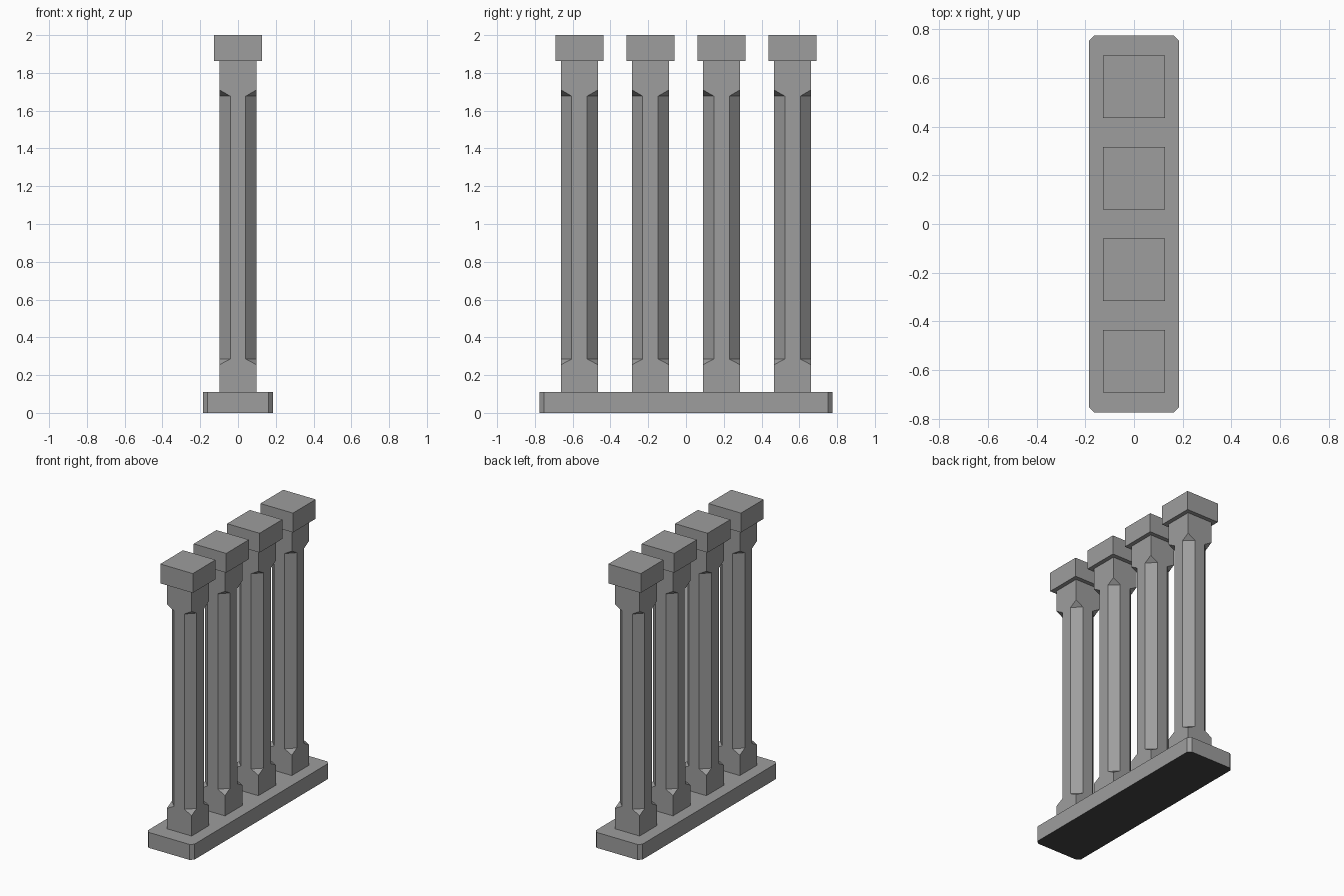
import bpy, bmesh

if "Cube" in bpy.data.objects:
    bpy.data.objects.remove(bpy.data.objects["Cube"])


def material(name, v):
    m = bpy.data.materials.new(name)
    m.diffuse_color = (v, v, v, 1)
    m.use_nodes = True
    m.node_tree.nodes["Principled BSDF"].inputs["Base Color"].default_value = m.diffuse_color
    return m


stone = material("grey stone", 0.34)
dark = material("dark underside", 0.06)


def chamfered(hx, hy, cx, cy):
    """Rectangle outline with cut corners, two points per corner."""
    return [(hx, -hy + cy), (hx, hy - cy), (hx - cx, hy), (-hx + cx, hy),
            (-hx, hy - cy), (-hx, -hy + cy), (-hx + cx, -hy), (hx - cx, -hy)]


def add_object(name, bm, y=0):
    bmesh.ops.recalc_face_normals(bm, faces=bm.faces[:])
    me = bpy.data.meshes.new(name)
    bm.to_mesh(me)
    bm.free()
    me.materials.append(stone)
    ob = bpy.data.objects.new(name, me)
    ob.location.y = y
    bpy.context.collection.objects.link(ob)
    return ob


def prism(name, outline, z0, z1, y=0):
    bm = bmesh.new()
    rings = [[bm.verts.new((px, py, z)) for px, py in outline] for z in (z0, z1)]
    n = len(outline)
    for ring in rings:
        bm.faces.new(ring)
    for i in range(n):
        j = (i + 1) % n
        bm.faces.new((rings[0][i], rings[0][j], rings[1][j], rings[1][i]))
    return add_object(name, bm, y)


def square(h):
    return [(h, -h), (h, h), (-h, h), (-h, -h)]


def shaft(name, y, h=0.098, flat=0.041, z0=0.11, z1=1.862):
    """Square shaft whose corners are cut between pointed stops."""
    bm = bmesh.new()

    def ring(pts, z):
        return [bm.verts.new((px, py, z)) for px, py in pts]

    octagon = chamfered(h, h, h - flat, h - flat)
    bottom, low_tip = ring(square(h), z0), ring(square(h), 0.255)
    low, high = ring(octagon, 0.285), ring(octagon, 1.677)
    high_tip, top = ring(square(h), 1.71), ring(square(h), z1)
    bm.faces.new(bottom)
    bm.faces.new(top)
    for i in range(4):
        j = (i + 1) % 4
        a, b, c = 2 * i, 2 * i + 1, (2 * i + 2) % 8
        # flat side: lower block, strip, upper block
        bm.faces.new((bottom[i], bottom[j], low_tip[j], low[b], low[a], low_tip[i]))
        bm.faces.new((low[a], low[b], high[b], high[a]))
        bm.faces.new((high_tip[i], high[a], high[b], high_tip[j], top[j], top[i]))
        # cut corner with its triangular stops
        bm.faces.new((low[b], low[c], high[c], high[b]))
        bm.faces.new((low_tip[j], low[c], low[b]))
        bm.faces.new((high_tip[j], high[b], high[c]))
    return add_object(name, bm, y)


# Shared plinth with clipped corners and a dark underside
plinth = prism("plinth", chamfered(0.184, 0.775, 0.022, 0.022), 0, 0.11)
plinth.data.materials.append(dark)
for p in plinth.data.polygons:
    if p.normal.z < -0.9:
        p.material_index = 1

# Four columns, each a shaft and a square capital
for k in range(4):
    y = (k - 1.5) * 0.376
    shaft(f"column_shaft_{k + 1}", y)
    prism(f"capital_{k + 1}", square(0.128), 1.862, 2.0, y)
